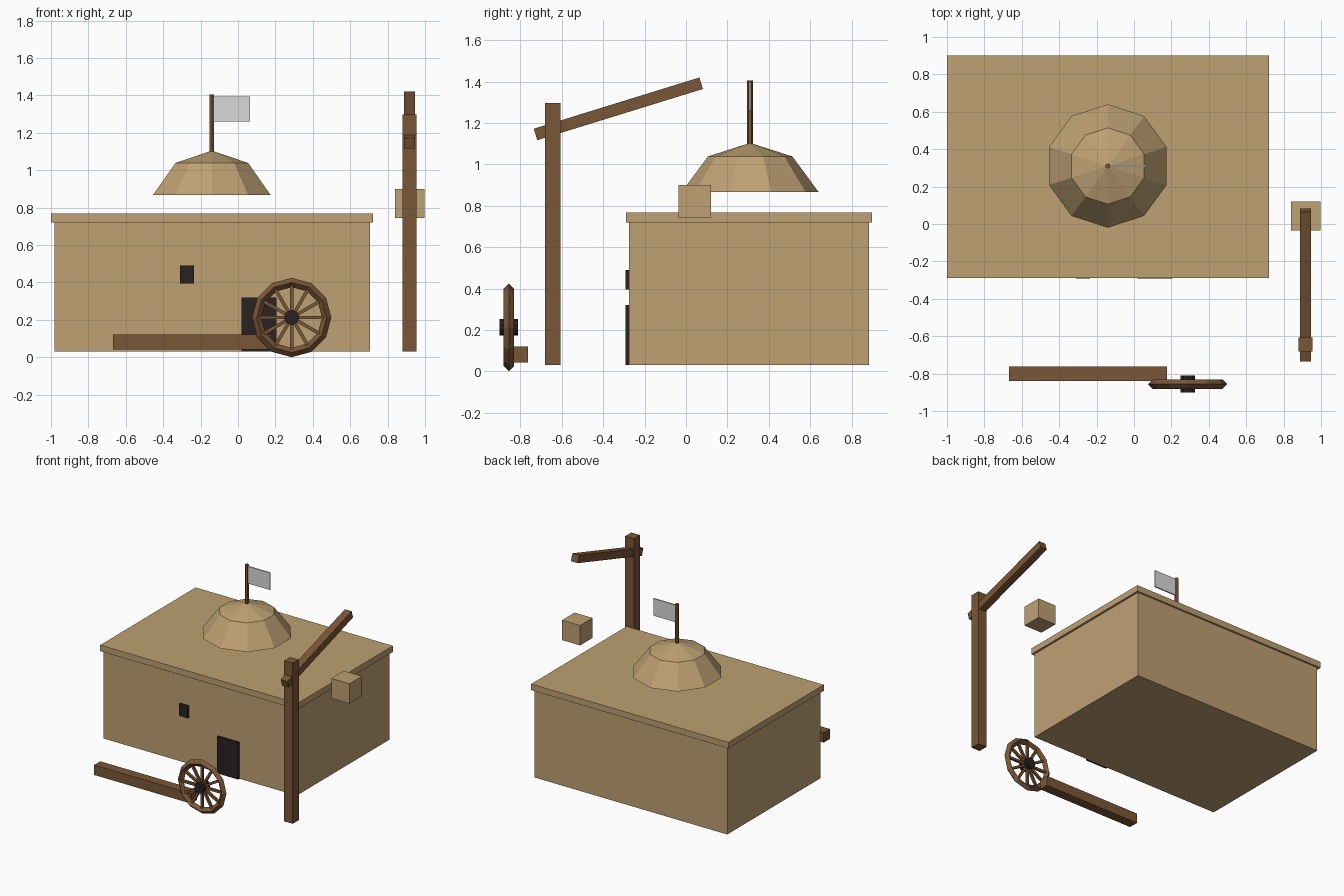
import bpy, bmesh, math
from mathutils import Matrix, Vector

if "Cube" in bpy.data.objects:
    bpy.data.objects.remove(bpy.data.objects["Cube"])


def material(name, rgb):
    m = bpy.data.materials.new(name)
    m.diffuse_color = (*rgb, 1)
    m.use_nodes = True
    m.node_tree.nodes["Principled BSDF"].inputs["Base Color"].default_value = m.diffuse_color
    return m


SAND = material("sandstone", (0.515, 0.356, 0.171))
WOOD = material("brown wood", (0.195, 0.095, 0.037))
DARK = material("dark opening", (0.023, 0.016, 0.015))
CLOTH = material("pale cloth", (0.70, 0.70, 0.70))


def finish(name, bm, mat):
    me = bpy.data.meshes.new(name)
    bm.to_mesh(me)
    bm.free()
    me.materials.append(mat)
    ob = bpy.data.objects.new(name, me)
    bpy.context.collection.objects.link(ob)
    return ob


def box(name, lo, hi, mat, rot_x=0.0):
    lo, hi = Vector(lo), Vector(hi)
    bm = bmesh.new()
    mtx = (Matrix.Translation((lo + hi) / 2) @ Matrix.Rotation(rot_x, 4, 'X')
           @ Matrix.Diagonal((*(hi - lo), 1)))
    bmesh.ops.create_cube(bm, size=1, matrix=mtx)
    return finish(name, bm, mat)


def cylinder(name, centre, r, length, sides, mat, rot=Matrix()):
    bm = bmesh.new()
    bmesh.ops.create_cone(bm, cap_ends=True, segments=sides, radius1=r, radius2=r,
                          depth=length, matrix=Matrix.Translation(centre) @ rot)
    return finish(name, bm, mat)


# House with roof slab, door and window
box("house_walls", (-0.98, -0.275, 0.03), (0.705, 0.885, 0.72), SAND)
box("roof_slab", (-1.0, -0.29, 0.72), (0.722, 0.90, 0.768), SAND)
box("door", (0.02, -0.292, 0.03), (0.205, -0.272, 0.32), DARK)
box("window", (-0.31, -0.292, 0.395), (-0.235, -0.272, 0.49), DARK)

# Open ten-sided dome hovering over the roof
bm = bmesh.new()
bmesh.ops.create_uvsphere(bm, u_segments=10, v_segments=5, radius=1)
bmesh.ops.delete(bm, geom=[v for v in bm.verts if v.co.z < 0], context='VERTS')
bmesh.ops.transform(bm, verts=bm.verts, matrix=Matrix.Translation((-0.14, 0.31, 0.762))
                    @ Matrix.Diagonal((0.347, 0.347, 0.342, 1))
                    @ Matrix.Rotation(math.radians(18), 4, 'Z'))
# keep a corner of the ring pointing along y
ring = min(bm.verts, key=lambda v: abs(v.co.x + 0.14) + v.co.z)
if abs(ring.co.x + 0.14) > 0.01:
    bmesh.ops.rotate(bm, verts=bm.verts, cent=(-0.14, 0.31, 0),
                     matrix=Matrix.Rotation(math.radians(18), 3, 'Z'))
finish("dome", bm, SAND)

# Flag
cylinder("flag_pole", (-0.14, 0.31, 1.235), 0.014, 0.34, 6, WOOD)
box("flag", (-0.135, 0.305, 1.26), (0.065, 0.315, 1.395), CLOTH)

# Crane: post, tilted arm, hanging block
box("crane_post", (0.88, -0.682, 0.03), (0.955, -0.606, 1.297), WOOD)
box("crane_arm", (0.888, -0.746, 1.2395), (0.947, 0.092, 1.2975), WOOD, 0.30)
box("stone_block", (0.84, -0.036, 0.743), (0.998, 0.12, 0.90), SAND)

# Beam leaning on the wheel
box("loose_beam", (-0.668, -0.84, 0.042), (0.177, -0.763, 0.12), WOOD)

# Wheel rim: diamond section swept round twelve steps
C = Vector((0.287, -0.856, 0.212))
bm = bmesh.new()
N, R, r = 12, 0.187, 0.025
rings = []
for i in range(N):
    a = math.tau * i / N
    d = Vector((math.cos(a), 0, math.sin(a)))
    rings.append([bm.verts.new(C + d * (R + r * math.cos(b)) + Vector((0, r * math.sin(b), 0)))
                  for b in (j * math.pi / 2 for j in range(4))])
for i in range(N):
    p, q = rings[i], rings[(i + 1) % N]
    for j in range(4):
        k = (j + 1) % 4
        bm.faces.new((p[j], p[k], q[k], q[j]))
bmesh.ops.recalc_face_normals(bm, faces=bm.faces)
finish("wheel_rim", bm, WOOD)

# Spokes and hub
bm = bmesh.new()
for i in range(12):
    bmesh.ops.create_cube(bm, size=1, matrix=Matrix.Translation(C)
                          @ Matrix.Rotation(math.tau * i / 12, 4, 'Y')
                          @ Matrix.Translation((0, 0, 0.095))
                          @ Matrix.Diagonal((0.018, 0.018, 0.15, 1)))
finish("wheel_spokes", bm, WOOD)
cylinder("wheel_hub", C, 0.04, 0.09, 10, DARK, Matrix.Rotation(math.pi / 2, 4, 'X'))
